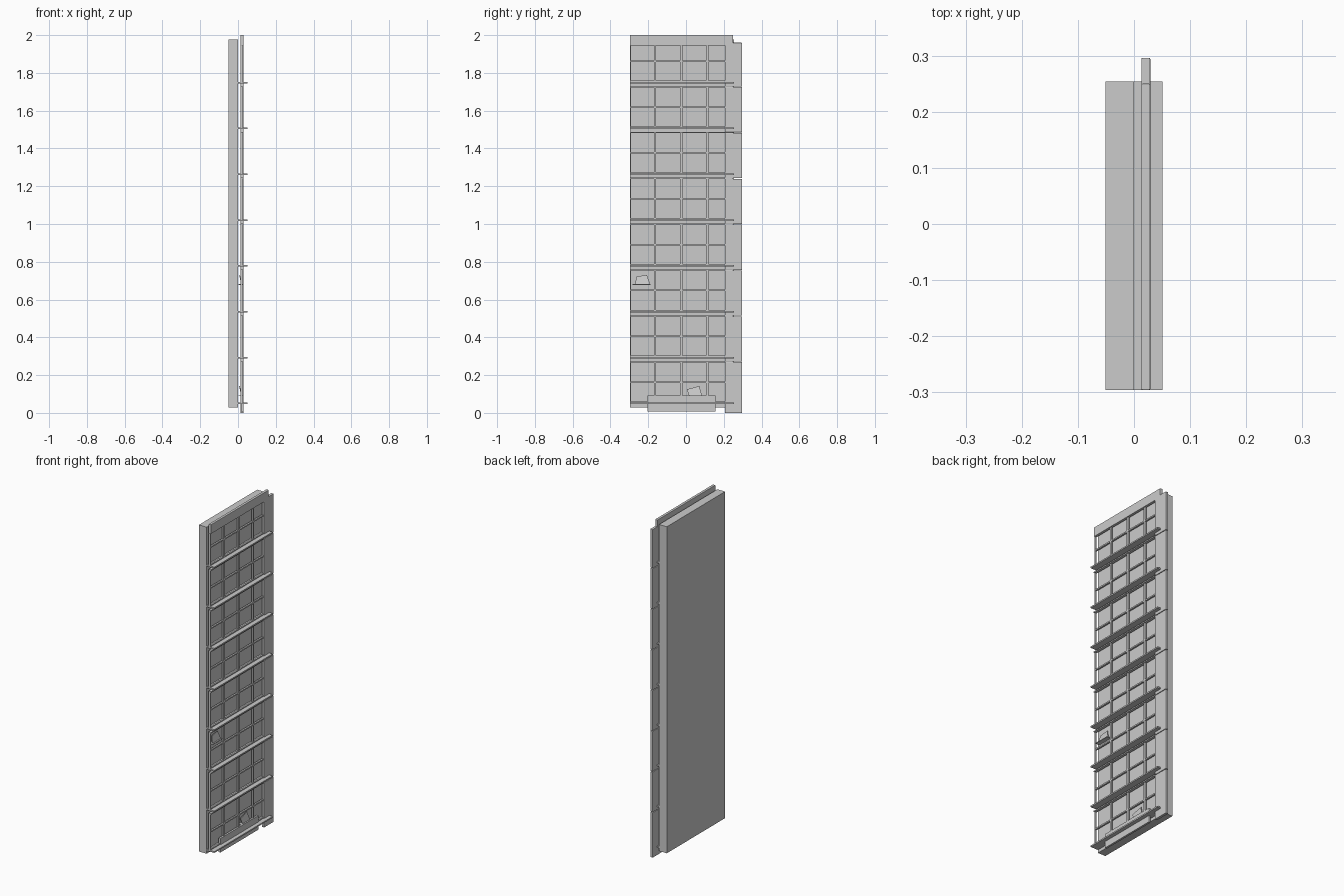
import bpy, bmesh
from mathutils import Vector

if "Cube" in bpy.data.objects:
    bpy.data.objects.remove(bpy.data.objects["Cube"])

def box(name, x, y, z, bevel=0.0):
    """Box from (min, max) ranges on each axis."""
    bm = bmesh.new()
    bmesh.ops.create_cube(bm, size=1)
    for v in bm.verts:
        v.co = Vector([(r[0] + r[1]) / 2 + c * (r[1] - r[0])
                       for c, r in zip(v.co, (x, y, z))])
    me = bpy.data.meshes.new(name)
    bm.to_mesh(me)
    bm.free()
    ob = bpy.data.objects.new(name, me)
    bpy.context.collection.objects.link(ob)
    if bevel:
        m = ob.modifiers.new("soft_edges", 'BEVEL')
        m.width = bevel
        m.segments = 2
    return ob

def plate(name, yz, x, depth, lean=0.0):
    """Thin plate from a y-z outline, optionally leaning in x with height."""
    bm = bmesh.new()
    z0 = min(p[1] for p in yz)
    rings = [[bm.verts.new((x + d + lean * (p[1] - z0), p[0], p[1])) for p in yz]
             for d in (0, depth)]
    bm.faces.new(rings[0])
    bm.faces.new(rings[1])
    n = len(yz)
    for i in range(n):
        j = (i + 1) % n
        bm.faces.new((rings[0][i], rings[0][j], rings[1][j], rings[1][i]))
    bmesh.ops.recalc_face_normals(bm, faces=bm.faces)
    me = bpy.data.meshes.new(name)
    bm.to_mesh(me)
    bm.free()
    ob = bpy.data.objects.new(name, me)
    bpy.context.collection.objects.link(ob)

LEFT, RIGHT, EDGE = -0.296, 0.254, 0.206
FACE = (0.013, 0.029)
BAR = (0.014, 0.024)
STEP = 0.2427

# Solid backing slab
box("backing_slab", (-0.051, 0.0), (LEFT, RIGHT), (0.028, 1.978))

# Top beam
box("top_beam", FACE, (LEFT, 0.25), (1.945, 2.0), 0.002)

for i in range(8):
    z = 0.05 + i * STEP
    top = z + STEP - 0.02 if i < 7 else 1.945
    # Projecting ledge of each storey
    box(f"ledge_{i}", (0.0, 0.051), (LEFT, RIGHT), (z - 0.004, z + 0.004))
    # Window head, sill and middle rail
    if i < 7:
        box(f"window_head_{i}", FACE, (LEFT, EDGE), (top - 0.005, top + 0.002))
    box(f"sill_{i}", BAR, (LEFT, EDGE), (z + 0.004, z + 0.01))
    box(f"middle_rail_{i}", BAR, (LEFT, EDGE), (z + 0.109, z + 0.117))
    # Mullions
    for j, y in enumerate((LEFT + 0.003, -0.164, -0.025, 0.113)):
        w = 0.003 if j == 0 else 0.006
        box(f"mullion_{i}_{j}", BAR, (y - w, y + w), (z, top))
    # Side wall panel with a joint below the next storey
    low = 0.0 if i == 0 else z - 0.036 + 0.005 + 0.01
    high = z + STEP - 0.036 + 0.002 + 0.01 if i < 7 else 1.96
    box(f"side_panel_{i}", FACE, (EDGE, 0.296), (low, high), 0.002)
    if i < 7:
        # Connector across the joint
        box(f"joint_strip_{i}", BAR, (EDGE, 0.25), (high - 0.003, high + 0.008))

# Low front board
box("base_board", (0.016, 0.028), (-0.205, 0.155), (0.008, 0.092))

# Two small hinged flaps with thin bases
box("upper_flap_base", (0.002, 0.028), (-0.282, -0.188), (0.678, 0.682))
plate("upper_flap", [(-0.27, 0.682), (-0.19, 0.682), (-0.207, 0.73), (-0.262, 0.722)],
      0.016, 0.004, -0.2)
box("lower_flap_base", (0.002, 0.028), (0.0, 0.09), (0.09, 0.093))
plate("lower_flap", [(0.015, 0.092), (0.085, 0.092), (0.07, 0.142), (0.005, 0.125)],
      0.016, 0.004, -0.2)
